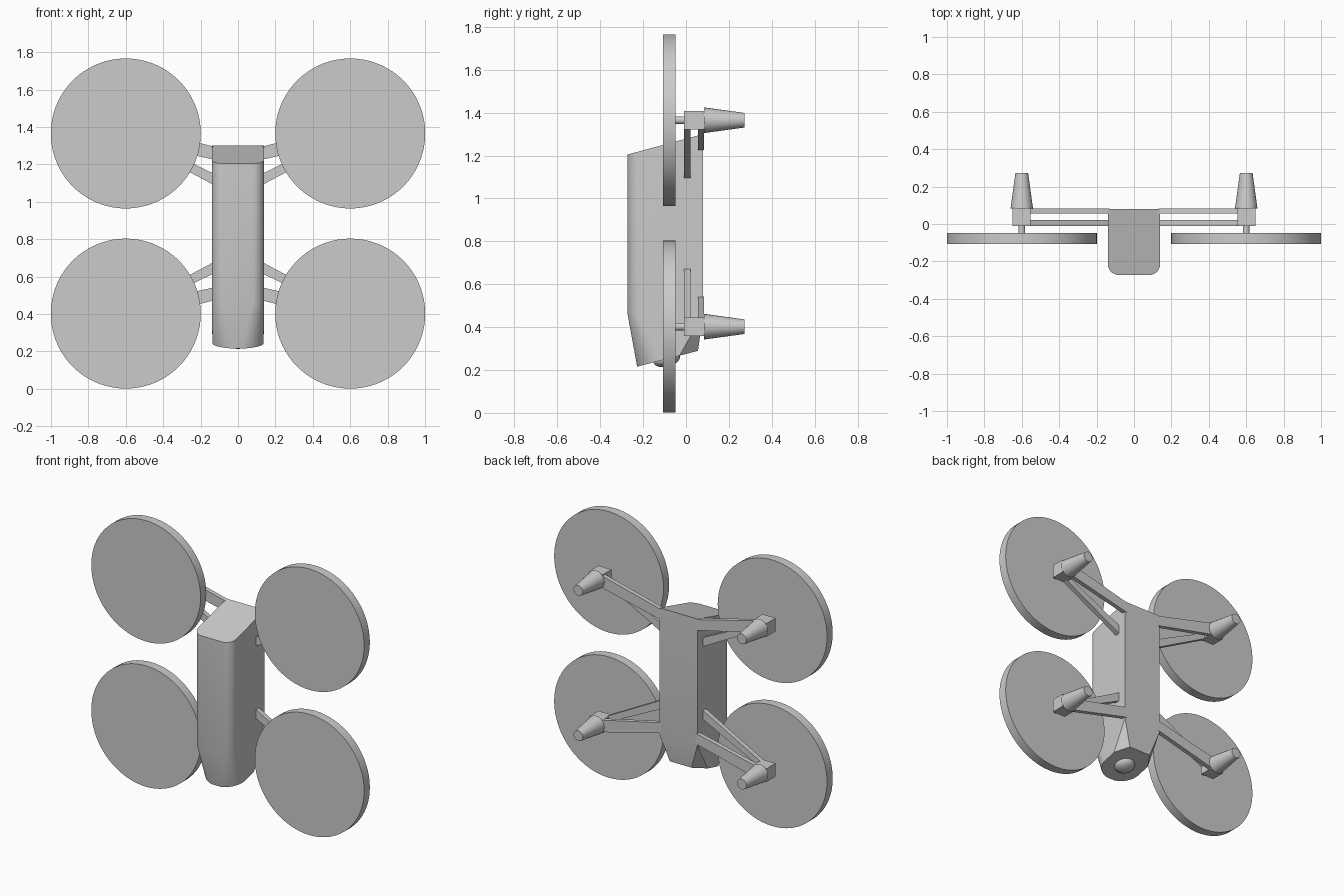
import bpy, bmesh
from math import sin, cos, radians, atan
from mathutils import Matrix, Vector

if "Cube" in bpy.data.objects:
    bpy.data.objects.remove(bpy.data.objects["Cube"])

ROTOR_Z = {"upper": 1.365, "lower": 0.402}
MID = (1.365 + 0.402) / 2


def finish(name, bm, smooth=True):
    bmesh.ops.remove_doubles(bm, verts=bm.verts, dist=1e-5)
    bmesh.ops.recalc_face_normals(bm, faces=bm.faces)
    me = bpy.data.meshes.new(name)
    bm.to_mesh(me)
    bm.free()
    ob = bpy.data.objects.new(name, me)
    bpy.context.collection.objects.link(ob)
    if smooth:
        bpy.ops.object.select_all(action='DESELECT')
        ob.select_set(True)
        bpy.context.view_layer.objects.active = ob
        bpy.ops.object.shade_smooth_by_angle(angle=radians(30))
    return ob


def loft(name, rings):
    bm = bmesh.new()
    vs = [[bm.verts.new(p) for p in r] for r in rings]
    n = len(rings[0])
    for a, b in zip(vs, vs[1:]):
        for i in range(n):
            j = (i + 1) % n
            bm.faces.new((a[i], a[j], b[j], b[i]))
    bm.faces.new(vs[0])
    bm.faces.new(vs[-1])
    return finish(name, bm)


def cone_y(name, x, z, y0, y1, r0, r1, seg):
    # round part along the y axis, r0 at y0 and r1 at y1
    rings = [[(x + r * cos(radians(360 * i / seg)), y, z + r * sin(radians(360 * i / seg)))
              for i in range(seg)] for y, r in ((y0, r0), (y1, r1))]
    return loft(name, rings)


def plate(name, pts, y0, y1):
    # flat xz outline given thickness in y
    bm = bmesh.new()
    f = bm.faces.new([bm.verts.new((x, y0, z)) for x, z in pts])
    ext = bmesh.ops.extrude_face_region(bm, geom=[f], use_keep_orig=True)
    bmesh.ops.translate(bm, vec=(0, y1 - y0, 0),
                        verts=[v for v in ext["geom"] if isinstance(v, bmesh.types.BMVert)])
    return finish(name, bm, False)


def ring(half, zfun):
    pts = half + [(-x, y) for x, y in reversed(half)]
    return [(x, y, zfun(y)) for x, y in pts]


# fuselage: rounded box with a slanted top, blending to a round slanted nose
N = 10
upper = [(0.14, 0.08), (0.14, 0.08)]
nose = [(0.08, 0.056), (0.137, -0.03)]
for i in range(N + 1):
    t = radians(90 * i / N)
    upper.append((0.08 + 0.06 * cos(t), -0.213 - 0.06 * sin(t)))
    u = t * 0.85
    nose.append((0.137 * cos(u), -0.115 - 0.116 * sin(u)))
SLOPE = 0.26
loft("fuselage", [
    ring(upper, lambda y: 1.205 + (y + 0.273) * 0.27),
    ring(upper, lambda y: 0.463),
    ring(nose, lambda y: 0.215 + (y + 0.23) * SLOPE)])

# camera dome under the nose
bm = bmesh.new()
bmesh.ops.create_uvsphere(bm, u_segments=32, v_segments=16, radius=0.064,
                          matrix=Matrix.Translation((0, -0.09, 0.251))
                          @ Matrix.Rotation(atan(SLOPE), 4, 'X')
                          @ Matrix.Diagonal((1, 1, 0.55, 1)))
finish("camera_dome", bm)

# four rotor units with their twin struts
for level, z in ROTOR_Z.items():
    for side, s in (("right", 1), ("left", -1)):
        tag = f"{level}_{side}"
        cone_y(f"rotor_disc_{tag}", s * 0.6, z, -0.108, -0.048, 0.401, 0.401, 72)
        cone_y(f"rotor_shaft_{tag}", s * 0.6, z, -0.06, 0.0, 0.018, 0.018, 16)
        cone_y(f"motor_cone_{tag}", s * 0.6, z, 0.083, 0.273, 0.06, 0.034, 24)
        h = 0.044
        plate(f"motor_block_{tag}", [(s * 0.554, z - h), (s * 0.65, z - h),
                                     (s * 0.65, z + h), (s * 0.554, z + h)], -0.01, 0.085)

        def place(pts):
            return [(s * x, w if level == "upper" else 2 * MID - w) for x, w in pts]
        plate(f"front_strut_{tag}", place([(0.13, 1.09), (0.57, 1.325),
                                           (0.57, 1.365), (0.13, 1.15)]), -0.01, 0.022)
        plate(f"rear_strut_{tag}", place([(0.13, 1.225), (0.57, 1.325),
                                          (0.57, 1.405), (0.13, 1.295)]), 0.055, 0.084)
